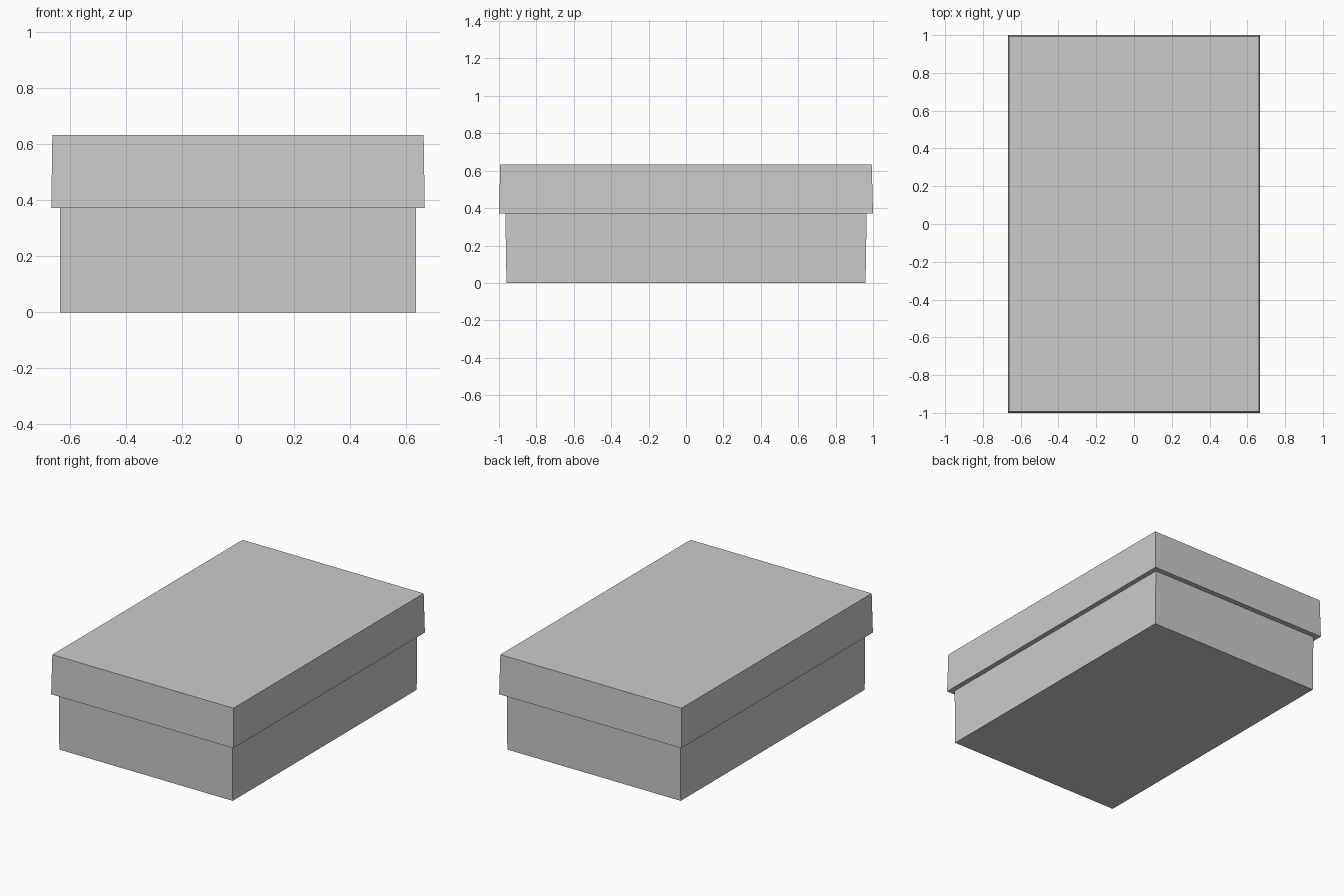
import bpy, bmesh

if "Cube" in bpy.data.objects:
    bpy.data.objects.remove(bpy.data.objects["Cube"])


def tapered_box(name, z0, z1, bottom, top):
    """Box between z0 and z1 with separate bottom and top half sizes (x, y)."""
    bm = bmesh.new()
    bmesh.ops.create_cube(bm, size=2)
    for v in bm.verts:
        half = top if v.co.z > 0 else bottom
        v.co = (v.co.x * half[0], v.co.y * half[1], z1 if v.co.z > 0 else z0)
    mesh = bpy.data.meshes.new(name)
    bm.to_mesh(mesh)
    bm.free()
    obj = bpy.data.objects.new(name, mesh)
    bpy.context.collection.objects.link(obj)
    return obj


# Box body, flaring slightly towards the top and tucked just into the lid
tapered_box("box_body", 0.0, 0.38, (0.634, 0.96), (0.634, 0.966))

# Overhanging lid, flaring slightly towards its lower rim
tapered_box("box_lid", 0.372, 0.632, (0.666, 1.0), (0.662, 0.993))
